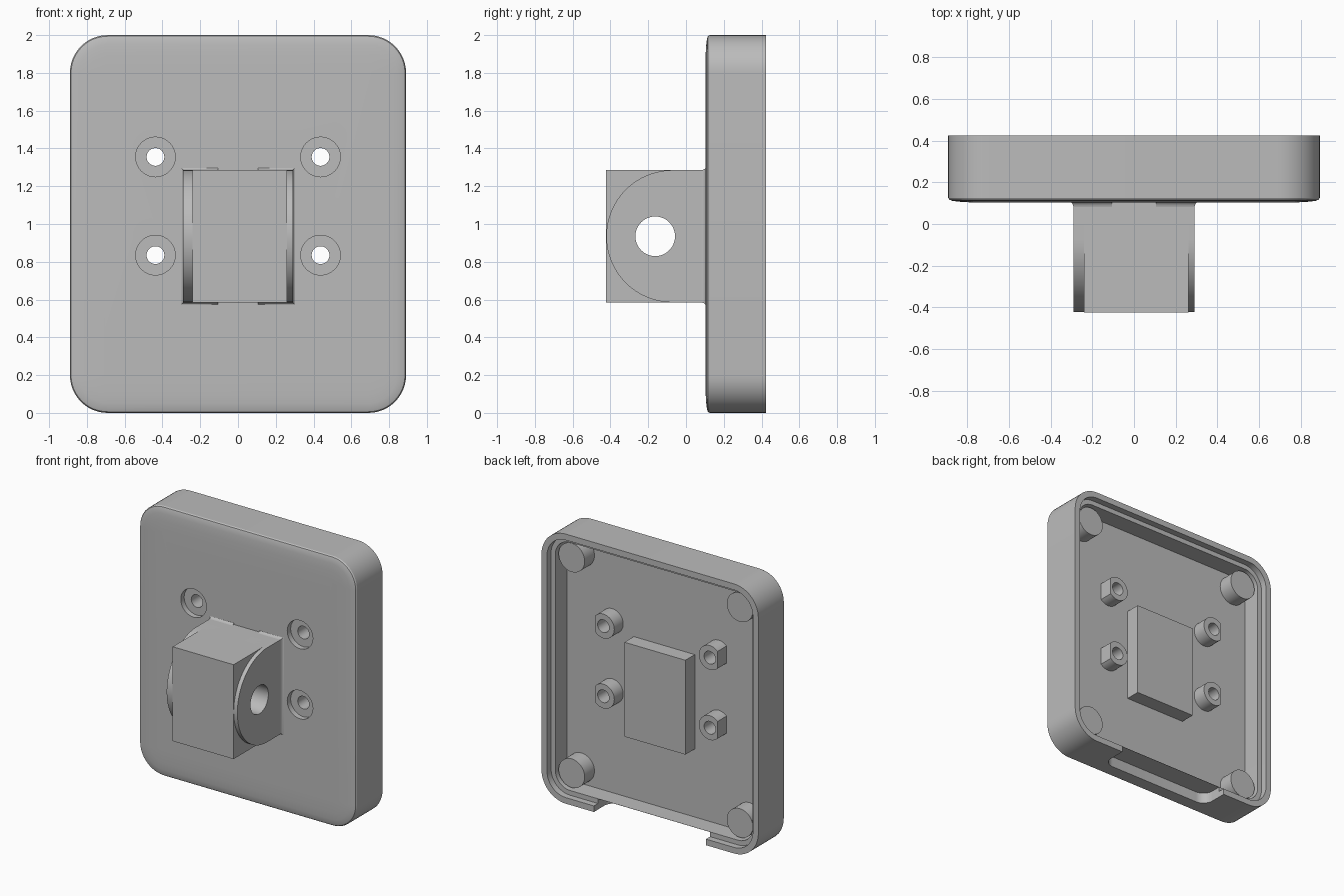
import bpy, bmesh
from math import sin, cos, pi, radians

cube = bpy.data.objects.get("Cube")
if cube:
    bpy.data.objects.remove(cube, do_unlink=True)

grey = bpy.data.materials.new("plain_grey")
grey.use_nodes = True
colour = (0.5, 0.5, 0.5, 1)
grey.diffuse_color = colour
grey.node_tree.nodes["Principled BSDF"].inputs["Base Color"].default_value = colour

BACK, FLOOR, FRONT = 0.423, 0.24, 0.103
MID = 0.935          # height of the bracket centre


def loft(name, rings):
    """Skin a list of equal-length closed rings and cap both ends."""
    bm = bmesh.new()
    loops = [[bm.verts.new(p) for p in ring] for ring in rings]
    n = len(loops[0])
    for a, b in zip(loops, loops[1:]):
        for i in range(n):
            j = (i + 1) % n
            bm.faces.new((a[i], a[j], b[j], b[i]))
    bm.faces.new(loops[0])
    bm.faces.new(loops[-1])
    bmesh.ops.recalc_face_normals(bm, faces=bm.faces)
    mesh = bpy.data.meshes.new(name)
    bm.to_mesh(mesh)
    bm.free()
    mesh.materials.append(grey)
    ob = bpy.data.objects.new(name, mesh)
    bpy.context.collection.objects.link(ob)
    return ob


def prism(name, outline, axis, start, end):
    """Extrude a 2D outline along an axis."""
    place = {"x": lambda u, v, t: (t, u, v),
             "y": lambda u, v, t: (u, t, v),
             "z": lambda u, v, t: (u, v, t)}[axis]
    return loft(name, [[place(u, v, t) for u, v in outline] for t in (start, end)])


def circle(u, v, r, n=40):
    return [(u + r * cos(2 * pi * i / n), v + r * sin(2 * pi * i / n)) for i in range(n)]


def rect(u0, u1, v0, v1):
    return [(u0, v0), (u1, v0), (u1, v1), (u0, v1)]


def rounded_ring(inset, y, steps=12):
    r = max(0.2 - inset, 0.02)
    w, h = 0.89 - inset - r, 1 - inset - r
    ring = []
    for k, (sx, sz) in enumerate([(1, 1), (-1, 1), (-1, -1), (1, -1)]):
        for i in range(steps + 1):
            a = pi / 2 * (k + i / steps)
            ring.append((sx * w + r * cos(a), y, 1 + sz * h + r * sin(a)))
    return ring


def cut(ob, cutters):
    """Subtract the cutters and bake the result."""
    for c in cutters:
        mod = ob.modifiers.new("cut", "BOOLEAN")
        mod.operation, mod.solver, mod.object = "DIFFERENCE", "EXACT", c
    graph = bpy.context.evaluated_depsgraph_get()
    mesh = bpy.data.meshes.new_from_object(ob.evaluated_get(graph))
    ob.modifiers.clear()
    ob.data = mesh


helpers = []


def cutter(*args):
    ob = prism(*args)
    ob.hide_render = True
    helpers.append(ob)
    return ob


# Tray: softly domed front, straight sides, stepped rim, inner floor
shell = loft("tray_shell", [rounded_ring(i, y) for i, y in [
    (0.18, FRONT), (0.1, 0.104), (0.05, 0.107), (0.02, 0.111), (0.006, 0.116), (0, 0.125),
    (0, BACK), (0.045, BACK), (0.045, 0.375), (0.08, 0.375), (0.08, FLOOR)]])

# Cable notch with rounded inner corners in the bottom wall
curve = [(0.38 + 0.08 * sin(a), 0.30 - 0.08 * cos(a))
         for a in [pi / 2 * i / 8 for i in range(9)]]
half = curve + [(0.46, 0.5)]
notch = cutter("notch_cutter", half + [(-x, y) for x, y in reversed(half)], "z", -0.05, 0.079)

# Screw holes, recesses and posts
shell_cutters = [notch]
parts = [shell]
for side, sx in (("left", 1), ("right", -1)):
    for level, z in (("lower", 0.835), ("upper", 1.355)):
        x = sx * 0.437
        hole = cutter("screw_cutter", circle(x, z, 0.047), "y", 0, 0.5)
        recess = cutter("recess_cutter", circle(x, z, 0.105), "y", 0, FRONT + 0.04)
        shell_cutters += [hole, recess]
        # Post with a flat on its outer side
        outline = [(x + sx * min(sx * (u - x), 0.065), v) for u, v in circle(x, z, 0.09)]
        post = prism(f"{side}_{level}_screw_post", outline, "y", FLOOR - 0.01, 0.345)
        cut(post, [hole])
        parts.append(post)
    # Corner pegs
    for level, z in (("lower", 0.2), ("upper", 1.8)):
        parts.append(prism(f"{side}_{level}_corner_peg", circle(sx * 0.69, z, 0.107),
                           "y", FLOOR - 0.01, 0.355))
cut(shell, shell_cutters)

# Central block running through the tray
pivot = cutter("pivot_cutter", circle(-0.163, MID, 0.105), "x", -0.5, 0.5)
block = prism("bracket_block", rect(-0.24, 0.26, MID - 0.35, MID + 0.35), "y", -BACK, 0.35)
cut(block, [pivot])
parts.append(block)

# Rounded ears on both sides, each with a flared foot
arc = [(-0.072 - 0.35 * sin(a), MID + 0.35 * cos(a))
       for a in [pi * i / 32 for i in range(33)]]
profile = [(0.12, MID + 0.35)] + arc + [(0.12, MID - 0.35)]
for side, sx in (("left", 1), ("right", -1)):
    ear = prism(f"{side}_bracket_ear", profile, "x", sx * 0.1, sx * 0.29)
    cut(ear, [pivot])
    rings = []
    for i in range(6):
        a = pi / 2 * i / 5
        grow, y = 0.018 * (1 - cos(a)), 0.07 + 0.035 * sin(a)
        rings.append([(sx * u, y, v) for u, v in
                      rect(0.105, 0.289 + grow, MID - 0.349 - grow, MID + 0.349 + grow)])
    parts += [ear, loft(f"{side}_ear_foot", rings)]

for ob in helpers:
    bpy.data.objects.remove(ob, do_unlink=True)

# Smooth the curves, keep the edges sharp
bpy.ops.object.select_all(action="DESELECT")
for ob in parts:
    ob.select_set(True)
bpy.context.view_layer.objects.active = shell
bpy.ops.object.shade_smooth_by_angle(angle=radians(30))
